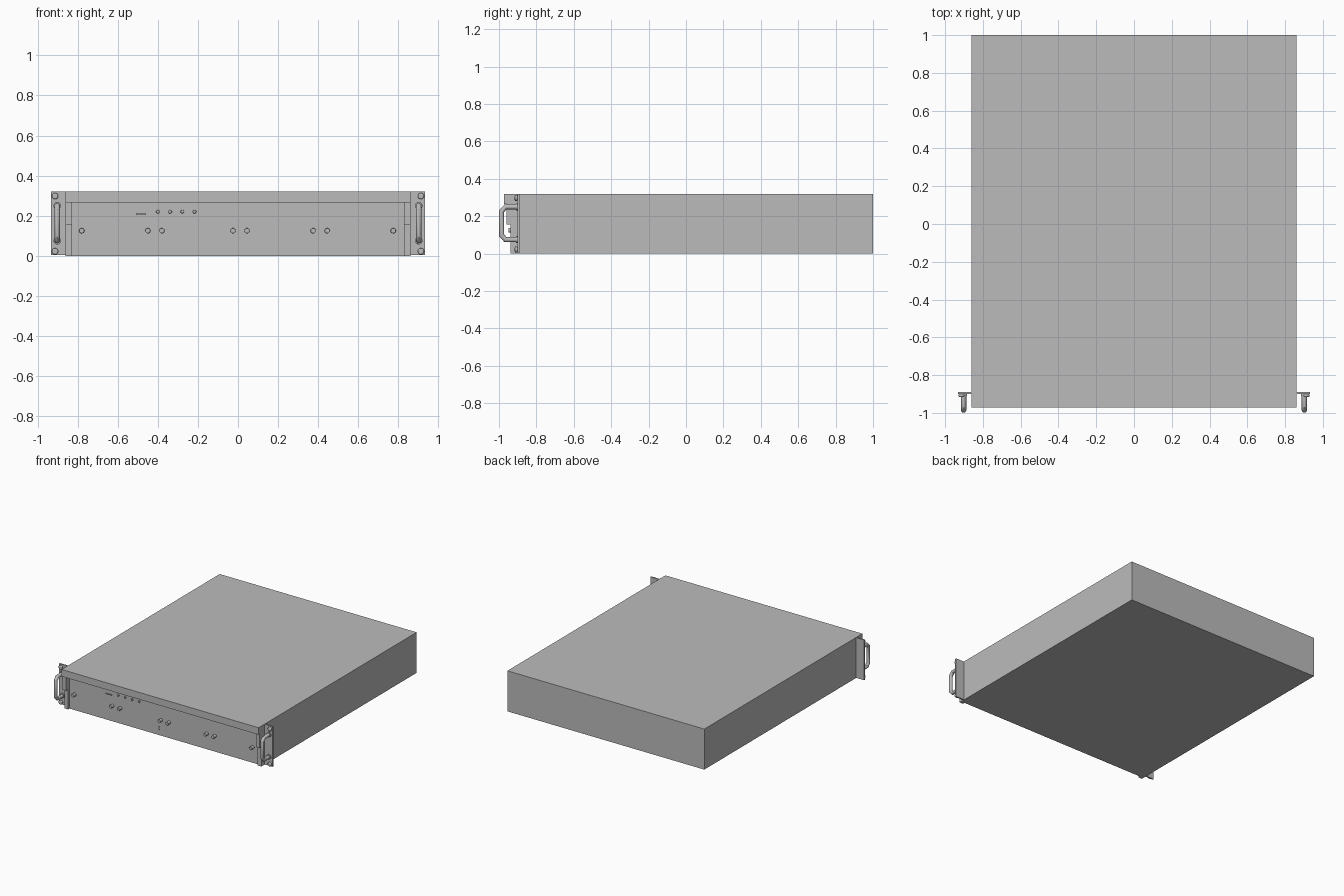
import bpy
import math
from mathutils import Vector

cube = bpy.data.objects.get("Cube")
if cube:
    bpy.data.objects.remove(cube, do_unlink=True)

# Single grey finish
grey = bpy.data.materials.new("plain grey")
grey.use_nodes = True
GREY = (0.5, 0.5, 0.5, 1)
grey.diffuse_color = GREY
grey.node_tree.nodes["Principled BSDF"].inputs["Base Color"].default_value = GREY


def finish(name, smooth=False):
    ob = bpy.context.object
    ob.name = name
    ob.data.materials.append(grey)
    if smooth:
        bpy.ops.object.shade_smooth_by_angle(angle=math.radians(35))
    return ob


def box(name, x, y, z):
    """Box from (min, max) pairs."""
    spans = (x, y, z)
    bpy.ops.mesh.primitive_cube_add(size=1, location=[(a + b) / 2 for a, b in spans])
    ob = bpy.context.object
    ob.scale = [abs(b - a) for a, b in spans]
    bpy.ops.object.transform_apply(location=False, rotation=False, scale=True)
    return finish(name)


def peg(name, x, z, r, front, back, bevel=0.0):
    """Round peg pointing forwards."""
    bpy.ops.mesh.primitive_cylinder_add(
        vertices=24, radius=r, depth=back - front,
        location=(x, (front + back) / 2, z), rotation=(math.pi / 2, 0, 0))
    ob = finish(name, True)
    if bevel:
        mod = ob.modifiers.new("rounded rim", "BEVEL")
        mod.width = bevel
        mod.segments = 3
    return ob


def handle(name, x):
    """Bent round bar with chamfered corners."""
    curve = bpy.data.curves.new(name, "CURVE")
    curve.dimensions = "3D"
    curve.bevel_depth = 0.014
    curve.bevel_resolution = 4
    curve.use_fill_caps = True
    path = [(-0.90, 0.075), (-0.965, 0.075), (-0.986, 0.098),
            (-0.986, 0.227), (-0.965, 0.25), (-0.90, 0.25)]
    spline = curve.splines.new("POLY")
    spline.points.add(len(path) - 1)
    for point, (y, z) in zip(spline.points, path):
        point.co = (x, y, z, 1)
    ob = bpy.data.objects.new(name, curve)
    bpy.context.collection.objects.link(ob)
    bpy.ops.object.select_all(action="DESELECT")
    bpy.context.view_layer.objects.active = ob
    ob.select_set(True)
    bpy.ops.object.convert(target="MESH")
    return finish(name, True)


# Chassis, overhanging top lip and recessed front panel
PANEL = -0.92
box("chassis", (-0.86, 0.86), (PANEL, 1.0), (0, 0.32))
box("top_lip", (-0.86, 0.86), (-0.972, PANEL), (0.265, 0.32))

# Rack ears, side stubs, handles and ear screws on both sides
for side, s in (("left", 1), ("right", -1)):
    box(side + "_ear", (s * 0.86, s * 0.933), (-0.90, -0.89), (0.003, 0.32))
    box(side + "_upper_stub", (s * 0.828, s * 0.86), (-0.96, PANEL), (0.155, 0.265))
    box(side + "_lower_stub", (s * 0.828, s * 0.86), (-0.937, PANEL), (0, 0.155))
    handle(side + "_handle", s * 0.902)
    for z in (0.075, 0.25):
        peg(side + "_handle_foot", s * 0.902, z, 0.019, -0.908, -0.90)
    for z in (0.022, 0.298):
        peg(side + "_ear_screw", s * 0.913, z, 0.016, -0.916, -0.90, 0.006)

# Thumb screws along the panel
for x in (-0.78, -0.45, -0.38, -0.025, 0.045, 0.375, 0.445, 0.775):
    peg("thumb_screw", x, 0.125, 0.013, -0.95, PANEL, 0.002)

# Status buttons and indicator lamps
for i in range(4):
    peg("button", -0.40 + i * 0.061, 0.22, 0.009, -0.93, PANEL, 0.003)
for z in (0.045, 0.063):
    peg("lamp", -0.048, z, 0.006, -0.924, PANEL)

# Small socket with a raised frame
box("socket_sill", (-0.508, -0.458), (-0.928, PANEL), (0.204, 0.21))
for x in (-0.505, -0.461):
    box("socket_post", (x - 0.003, x + 0.003), (-0.926, PANEL), (0.236, 0.242))
